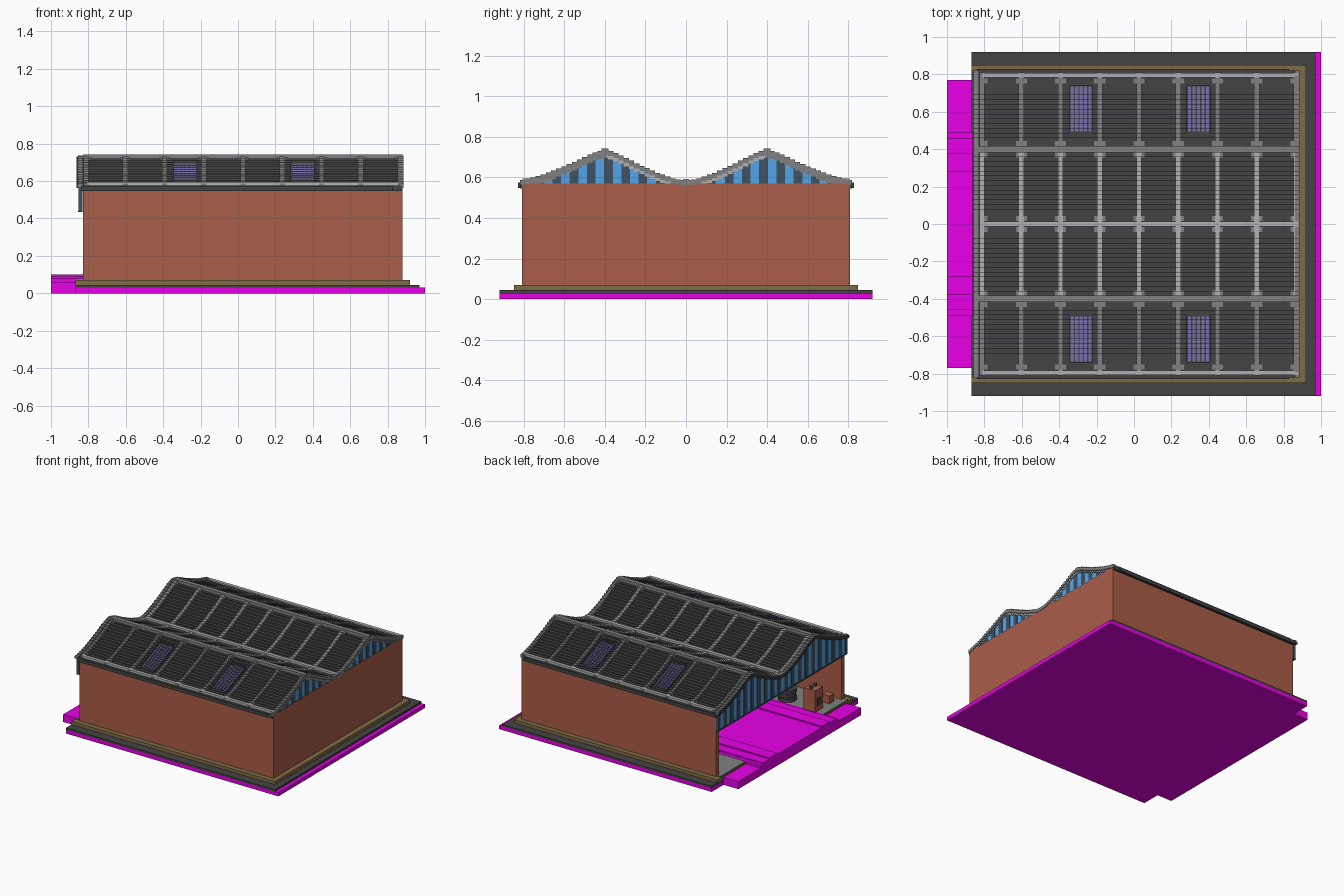
import bpy, bmesh, math

cube = bpy.data.objects.get("Cube")
if cube:
    bpy.data.objects.remove(cube, do_unlink=True)


def material(name, r, g, b):
    m = bpy.data.materials.new(name)
    m.use_nodes = True
    m.diffuse_color = (r, g, b, 1)
    bsdf = m.node_tree.nodes["Principled BSDF"]
    bsdf.inputs["Base Color"].default_value = (r, g, b, 1)
    bsdf.inputs["Roughness"].default_value = 0.8
    return m


MAGENTA = material("magenta", 1.0, 0.0, 1.0)
DARK = material("dark grey", 0.057, 0.057, 0.057)
BROWN = material("olive brown", 0.22, 0.15, 0.06)
BRICK = material("brick red", 0.40, 0.11, 0.066)
GREY = material("mid grey", 0.22, 0.22, 0.22)
LIGHT = material("light grey", 0.44, 0.44, 0.44)
BLUE = material("glass blue", 0.097, 0.40, 0.85)
MULLION = material("dark slate", 0.05, 0.085, 0.13)
PURPLE = material("skylight purple", 0.18, 0.16, 0.40)


def finish(name, bm, mat):
    bmesh.ops.recalc_face_normals(bm, faces=bm.faces)
    me = bpy.data.meshes.new(name)
    bm.to_mesh(me)
    bm.free()
    me.materials.append(mat)
    ob = bpy.data.objects.new(name, me)
    bpy.context.collection.objects.link(ob)
    return ob


def add_box(bm, x0, x1, y0, y1, z0, z1, z1b=None):
    """Box whose top may slope from z1 at y0 to z1b at y1."""
    z1b = z1 if z1b is None else z1b
    geo = bmesh.ops.create_cube(bm, size=1)
    for v in geo["verts"]:
        top = z1 if v.co.y < 0 else z1b
        v.co = (x0 if v.co.x < 0 else x1, y0 if v.co.y < 0 else y1,
                z0 if v.co.z < 0 else top)


def boxes(name, mat, *dims):
    bm = bmesh.new()
    for d in dims:
        add_box(bm, *d)
    return finish(name, bm, mat)


def cylinder(name, mat, x, y, z0, z1, r, sides=16):
    bm = bmesh.new()
    bmesh.ops.create_cone(bm, cap_ends=True, segments=sides, radius1=r, radius2=r, depth=z1 - z0)
    bmesh.ops.translate(bm, verts=bm.verts, vec=(x, y, (z0 + z1) / 2))
    ob = finish(name, bm, mat)
    for p in ob.data.polygons:
        p.use_smooth = abs(p.normal.z) < 0.5
    return ob


# Roof curve, mirrored about y = 0
PROFILE = [(0, .575), (.05, .58), (.15, .615), (.25, .662), (.35, .713),
           (.4, .727), (.45, .713), (.55, .665), (.7, .605), (.83, .57)]


def roof_z(y):
    y = abs(y)
    for (a, za), (b, zb) in zip(PROFILE, PROFILE[1:]):
        if y <= b:
            return za + (zb - za) * (y - a) / (b - a)
    return PROFILE[-1][1]


STEP = 0.82 / 32


def add_steps(bm, x0, x1, y0, y1, lift, thick=.03):
    """Stair-stepped strip following the roof curve, on a shared step grid."""
    for i in range(-32, 32):
        a, b = max(i * STEP, y0), min((i + 1) * STEP, y1)
        if b - a > 1e-4:
            z = roof_z((i + .5) * STEP)
            add_box(bm, x0, x1, a, b, z - thick, z + lift)


# Base layers
boxes("base_slab", MAGENTA, (-.87, 1, -.92, .92, 0, .03))
boxes("ground_slab", DARK, (-.87, .97, -.92, .92, .03, .045))
boxes("plinth", BROWN, (-.87, .92, -.85, .85, .045, .07))

# Apron and stepped shed floor
boxes("apron", MAGENTA, (-1, -.87, -.77, .77, 0, .06))
boxes("floor_deck", MAGENTA, (-1, .84, -.49, .49, .05, .08), (-1, .84, -.46, .46, .08, .09),
      (-1, .84, -.38, -.28, .09, .10), (-1, .84, .28, .38, .09, .10))
boxes("side_pads", GREY, (-.865, .84, -.80, -.49, .07, .078), (-.865, .84, .49, .80, .07, .078))

# Brick walls, open at the -x end
boxes("side_walls", BRICK, (-.83, .88, -.81, -.77, .07, .57), (-.83, .88, .77, .81, .07, .57))
boxes("end_wall", BRICK, (.84, .88, -.77, .77, .07, .57))

# Slatted roof
X0, X1 = -.82, .875
bm = bmesh.new()
add_steps(bm, X0 - .01, X1, -.82, .82, 0)
finish("roof_slats", bm, DARK)

# Roof ribs: inner slopes lighter than outer slopes
rib_x = [-.812 + i * .2098 for i in range(9)]
inner, outer, corners = bmesh.new(), bmesh.new(), bmesh.new()
for x in rib_x:
    l, r = max(x - .014, X0 - .005), min(x + .014, X1 + .003)
    add_steps(inner, l, r, -.39, .39, .010)
    for s in (-1, 1):
        ends = sorted((s * .39, s * .81))
        add_steps(outer, l, r, ends[0], ends[1], .010)
        # small gussets that clip the panel corners
        for y in (.03, .37, .43, .765):
            a, b = sorted((s * (y - .014), s * (y + .014)))
            add_steps(corners, max(l - .016, X0 - .004), min(r + .016, X1 + .002), a, b, .005)
finish("inner_ribs", inner, LIGHT)
finish("outer_ribs", outer, GREY)
finish("panel_corners", corners, GREY)

# Ridge caps, valley strip and eave strips along the length
ridge, strips = bmesh.new(), bmesh.new()
for s in (-1, 1):
    add_box(ridge, X0 - .01, .88, s * .4 - .017, s * .4 + .017, .715, .742)
    add_box(strips, X0 + .01, .88, s * .795 - .013, s * .795 + .013, .57, .594)
add_box(strips, X0, .88, -.014, .014, .57, .592)
finish("ridge_caps", ridge, GREY)
finish("valley_and_eave_strips", strips, LIGHT)
boxes("gutters", DARK, (-.84, .83, -.83, -.81, .548, .575), (-.84, .83, .81, .83, .548, .575))

# Skylights on the outer slopes
glass, bars = bmesh.new(), bmesh.new()
for x in (-.283, .345):
    for s in (-1, 1):
        a, b = sorted((s * .49, s * .74))
        add_steps(glass, x - .06, x + .06, a, b, .007)
        for k in range(6):
            c = x - .06 + k * .024
            add_steps(bars, c - .003, c + .003, a, b, .010)
        for y in (.49, .74):
            add_steps(bars, x - .06, x + .06, s * y - .004, s * y + .004, .010)
finish("skylight_glass", glass, PURPLE)
finish("skylight_bars", bars, DARK)


# Gable glazing with alternating strips
def gable(name, xa, xb, bottom, xa2, xb2):
    glass, posts = bmesh.new(), bmesh.new()
    for i in range(-19, 20):
        c = i * .0425
        a, b = max(c - .02125, -.81), min(c + .02125, .81)
        target, xs = (glass, (xa, xb)) if i % 2 == 0 else (posts, (xa2, xb2))
        za, zb = roof_z(a) - .008, roof_z(b) - .008
        if min(za, zb) > bottom + .002:
            add_box(target, *xs, a, b, bottom, za, zb)
    finish(name + "_glass", glass, BLUE)
    finish(name + "_posts", posts, MULLION)


gable("closed_gable", .86, .873, .565, .86, .876)
gable("open_gable", -.85, -.835, .44, -.853, -.832)
boxes("open_gable_sill", MULLION, (-.855, -.832, -.81, .81, .434, .444))

# Stepped trim along both gable edges
for name, xa, xb, lift, mat in (("closed_gable_trim", .862, .884, .011, GREY),
                                ("open_gable_trim", -.856, -.83, .011, GREY),
                                ("open_gable_edge", -.863, -.856, .004, DARK)):
    bm = bmesh.new()
    add_steps(bm, xa, xb, -.82, .82, lift, .014)
    finish(name, bm, mat)

# Workshop fittings inside the open end
boxes("brick_stove", BRICK, (-.80, -.70, -.58, -.48, .078, .25))
boxes("stove_door", DARK, (-.805, -.80, -.555, -.505, .12, .18))
for i, y in enumerate((-.555, -.505)):
    cylinder(f"stove_pipe_{i + 1}", DARK, -.75, y, .25, .27, .014, 10)
boxes("small_crate", BRICK, (-.80, -.74, -.72, -.66, .078, .14))
for i in range(3):
    cylinder(f"wheel_stack_{i + 1}", DARK, -.5, -.56, .078 + i * .032, .106 + i * .032, .07 - i % 2 * .006)
